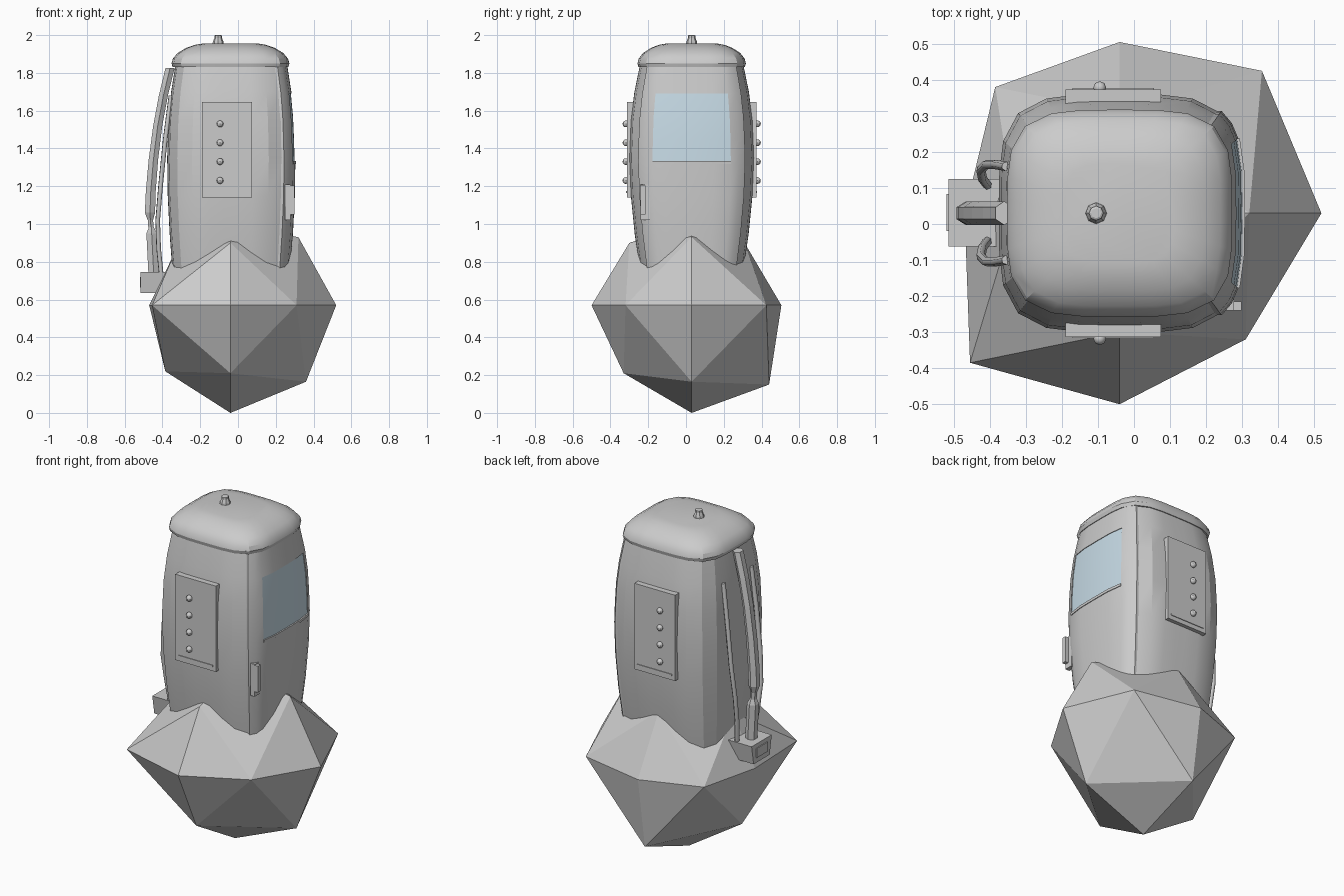
import bpy, bmesh, math
from mathutils import Vector

if "Cube" in bpy.data.objects:
    bpy.data.objects.remove(bpy.data.objects["Cube"])

CX, CY = -0.04, 0.03      # cabin axis
N = 4.0                   # squareness of the cabin section


def material(name, rgb):
    m = bpy.data.materials.new(name)
    m.diffuse_color = (*rgb, 1)
    m.use_nodes = True
    m.node_tree.nodes["Principled BSDF"].inputs["Base Color"].default_value = m.diffuse_color
    return m


GREY = material("grey", (0.6, 0.6, 0.6))
GLASS = material("pale blue glass", (0.62, 0.77, 0.86))


def finish(name, bm, mat=GREY, smooth=None):
    bmesh.ops.recalc_face_normals(bm, faces=bm.faces)
    me = bpy.data.meshes.new(name)
    bm.to_mesh(me)
    bm.free()
    me.materials.append(mat)
    ob = bpy.data.objects.new(name, me)
    bpy.context.collection.objects.link(ob)
    if smooth:
        bpy.context.view_layer.objects.active = ob
        ob.select_set(True)
        bpy.ops.object.shade_smooth_by_angle(angle=math.radians(smooth))
        ob.select_set(False)
    return ob


def box(name, lo, hi, mat=GREY, taper=1.0):
    bm = bmesh.new()
    bmesh.ops.create_cube(bm, size=1)
    for v in bm.verts:
        k = taper if v.co.z < 0 else 1.0
        v.co = Vector([(a + b) / 2 + c * (b - a) * s
                       for a, b, c, s in zip(lo, hi, v.co, (1, k, 1))])
    return finish(name, bm, mat)


def loft(name, rings, smooth=None):
    """Skin a list of equal closed rings and cap both ends."""
    bm = bmesh.new()
    loops = [[bm.verts.new(p) for p in r] for r in rings]
    n = len(loops[0])
    for a, b in zip(loops, loops[1:]):
        for i in range(n):
            j = (i + 1) % n
            bm.faces.new((a[i], a[j], b[j], b[i]))
    bm.faces.new(loops[0][::-1])
    bm.faces.new(loops[-1])
    return finish(name, bm, GREY, smooth)


def rounded_square(hx, hy, z, n=28):
    pts = []
    for i in range(n):
        t = 2 * math.pi * (i + 0.5) / n
        c, s = math.cos(t), math.sin(t)
        r = (abs(c) ** N + abs(s) ** N) ** (-1 / N)
        pts.append((CX + hx * r * c, CY + hy * r * s, z))
    return pts


# Boulder base: octahedral stone, each row holds one level of corners
AXIS = [(0.52, 0.03, 0.57), (-0.04, 0.505, 0.57), (-0.47, 0.03, 0.57), (-0.04, -0.5, 0.57)]
DIAG = [(0.355, 0.425, 0.57), (-0.385, 0.38, 0.57), (-0.455, -0.385, 0.57), (0.31, -0.32, 0.57)]
UPPER = [(0.32, 0.03, 0.93), (-0.04, 0.31, 0.90), (-0.33, 0.03, 0.86), (-0.04, -0.30, 0.90)]
LOWER = [(0.36, 0.03, 0.165), (-0.04, 0.44, 0.15), (-0.385, 0.03, 0.22), (-0.04, -0.33, 0.21)]
bm = bmesh.new()
ax, dg, up, lw = ([bm.verts.new(p) for p in row] for row in (AXIS, DIAG, UPPER, LOWER))
for side, tip in ((up, (CX, CY, 1.0)), (lw, (CX, CY, 0.0))):
    pole = bm.verts.new(tip)
    for i in range(4):
        j = (i + 1) % 4
        for f in ((pole, side[i], side[j]), (side[i], dg[i], side[j]),
                  (side[i], ax[i], dg[i]), (side[j], dg[i], ax[j])):
            bm.faces.new(f)
finish("boulder_base", bm)

# Cabin: bulging barrel (height, half width, half depth)
PROFILE = [(0.55, 0.285, 0.24), (0.76, 0.308, 0.275), (0.95, 0.322, 0.302), (1.15, 0.332, 0.322),
           (1.35, 0.335, 0.33), (1.55, 0.328, 0.322), (1.70, 0.314, 0.303), (1.85, 0.29, 0.272)]


def halves(z):
    for a, b in zip(PROFILE, PROFILE[1:]):
        if z <= b[0]:
            t = (z - a[0]) / (b[0] - a[0])
            return a[1] + t * (b[1] - a[1]), a[2] + t * (b[2] - a[2])


loft("cabin", [rounded_square(hx, hy, z) for z, hx, hy in PROFILE], 20)

# Domed roof with a lip
ROOF = [(1.83, 0.285), (1.83, 0.306), (1.85, 0.312), (1.875, 0.305), (1.905, 0.28),
        (1.932, 0.235), (1.948, 0.19), (1.955, 0.15)]
loft("roof", [rounded_square(h, h * 0.92, z) for z, h in ROOF], 25)

# Roof beacon
loft("roof_knob", [[(-0.105 + r * math.cos(i * math.pi / 4), CY + r * math.sin(i * math.pi / 4), z)
                    for i in range(8)]
                   for z, r in ((1.94, 0.032), (1.965, 0.028), (1.985, 0.02), (1.997, 0.02), (2.0, 0.014))])


# Door skin and window: patches that follow the right wall
def wall_patch(name, zs, fs, lift, mat, hole=None):
    bm = bmesh.new()
    grid = []
    for z in zs:
        hx, hy = halves(z)
        grid.append([bm.verts.new((CX + hx * (1 - abs(f) ** N) ** (1 / N) + lift, CY + hy * f, z))
                     for f in fs])
    for i in range(len(zs) - 1):
        for j in range(len(fs) - 1):
            zm, fm = (zs[i] + zs[i + 1]) / 2, (fs[j] + fs[j + 1]) / 2
            if hole and hole[0] < zm < hole[1] and abs(fm) < hole[2]:
                continue
            bm.faces.new((grid[i][j], grid[i][j + 1], grid[i + 1][j + 1], grid[i + 1][j]))
    geo = bm.faces[:]
    out = bmesh.ops.extrude_face_region(bm, geom=geo)
    for v in out["geom"]:
        if isinstance(v, bmesh.types.BMVert):
            v.co.x -= 0.02
    return finish(name, bm, mat, 20)


W = 0.63
wall_patch("door", [0.72, 0.95, 1.15, 1.33, 1.45, 1.57, 1.69, 1.835],
           [-0.86, -0.76, -W, -0.35, 0, 0.35, W, 0.76, 0.86], 0.009, GREY, (1.33, 1.69, W))
wall_patch("window_glass", [1.33, 1.45, 1.57, 1.69], [-W, -0.35, 0, 0.35, W], 0.005, GLASS)
wall_patch("window_sill", [1.318, 1.333], [-W, -0.35, 0, 0.35, W], 0.013, GREY)

# Door handle on its back plate
box("handle_plate", (0.25, -0.24, 1.02), (0.277, -0.19, 1.21))
box("door_handle", (0.26, -0.24, 1.05), (0.298, -0.215, 1.205))

# Control panels, front and back, each with a column of buttons
for side, label in ((-1, "front"), (1, "back")):
    def y(d):
        return CY + side * d

    def slab(name, x0, x1, z0, z1, d0, d1):
        box(name, (x0, min(y(d0), y(d1)), z0), (x1, max(y(d0), y(d1)), z1))

    slab(label + "_panel", -0.19, 0.075, 1.14, 1.645, 0.29, 0.343)
    slab(label + "_panel_strip", -0.17, 0.055, 1.165, 1.175, 0.34, 0.347)
    for k, z in enumerate((1.23, 1.33, 1.43, 1.53)):
        bm = bmesh.new()
        bmesh.ops.create_uvsphere(bm, u_segments=8, v_segments=6, radius=0.018)
        bmesh.ops.translate(bm, verts=bm.verts, vec=(-0.095, y(0.348), z))
        finish(f"{label}_button_{k + 1}", bm, GREY, 40)


# Curved arm on the left wall: flattened six-sided section (x, z, half thickness, half width)
def arm(name, path):
    loft(name, [[(x - t, CY - w * 0.5, z), (x - t, CY + w * 0.5, z), (x, CY + w, z),
                 (x + t, CY + w * 0.5, z), (x + t, CY - w * 0.5, z), (x, CY - w, z)]
                for x, z, t, w in path])


arm("upper_arm", [(-0.36, 1.825, 0.024, 0.033), (-0.395, 1.68, 0.024, 0.033), (-0.425, 1.52, 0.024, 0.033),
                  (-0.448, 1.34, 0.025, 0.033), (-0.462, 1.17, 0.026, 0.033), (-0.466, 1.06, 0.027, 0.033),
                  (-0.464, 1.02, 0.014, 0.02)])
arm("arm_joint", [(-0.464, 1.03, 0.014, 0.02), (-0.46, 0.97, 0.014, 0.02)])
arm("lower_arm", [(-0.459, 0.985, 0.012, 0.02), (-0.457, 0.95, 0.028, 0.033), (-0.446, 0.73, 0.028, 0.033)])

# Junction box under the arm with a raised cover
box("junction_box", (-0.515, -0.062, 0.635), (-0.36, 0.125, 0.745), taper=0.8)
box("box_cover", (-0.52, -0.02, 0.665), (-0.51, 0.083, 0.72))

# Two hoses running from the wall into the box
for s, label in ((-1, "front"), (1, "back")):
    cu = bpy.data.curves.new(label + "_hose", "CURVE")
    cu.dimensions = "3D"
    cu.bevel_depth = 0.013
    cu.bevel_resolution = 1
    cu.use_fill_caps = True
    pts = [(-0.355, 0.13, 1.68), (-0.385, 0.135, 1.45), (-0.41, 0.135, 1.2),
           (-0.425, 0.12, 1.02), (-0.42, 0.095, 0.87), (-0.405, 0.075, 0.72)]
    sp = cu.splines.new("POLY")
    sp.points.add(len(pts) - 1)
    for p, (x, d, z) in zip(sp.points, pts):
        p.co = (x, CY + s * d, z, 1)
    cu.materials.append(GREY)
    bpy.context.collection.objects.link(bpy.data.objects.new(label + "_hose", cu))
